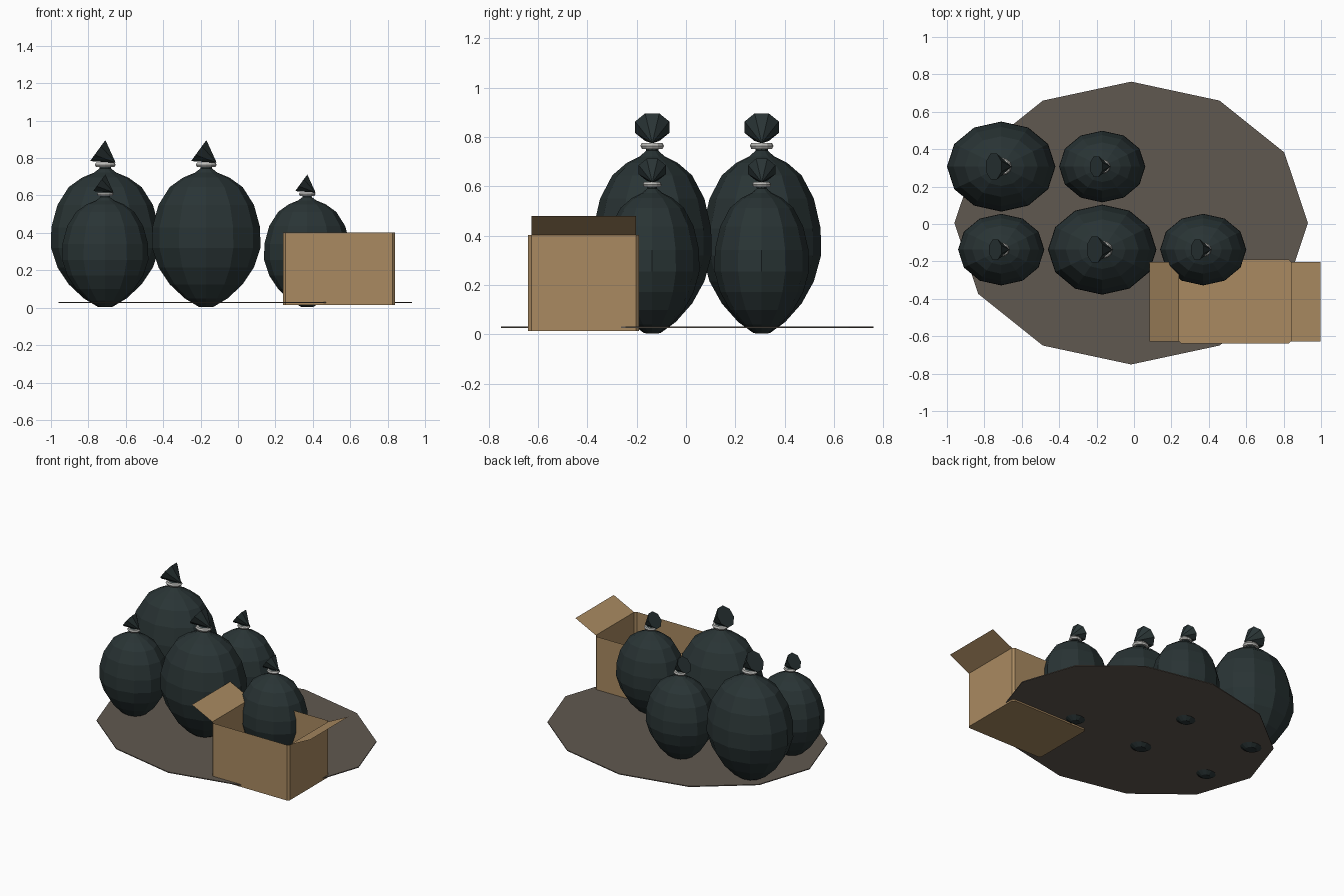
import bpy
import bmesh
from math import cos, sin, pi
from mathutils import Vector

cube = bpy.data.objects.get("Cube")
if cube:
    bpy.data.objects.remove(cube, do_unlink=True)


def material(name, rgb):
    m = bpy.data.materials.new(name)
    m.use_nodes = True
    m.diffuse_color = (*rgb, 1)
    m.node_tree.nodes["Principled BSDF"].inputs["Base Color"].default_value = (*rgb, 1)
    return m


BAG = material("dark bag plastic", (0.022, 0.034, 0.035))
TIE = material("pale grey tie", (0.5, 0.5, 0.48))
CARD = material("tan cardboard", (0.40, 0.255, 0.12))
DIRT = material("grey brown dirt", (0.118, 0.098, 0.08))


def finish(bm, name, mat, location=(0, 0, 0), scale=1, recalc=True):
    if recalc:
        bmesh.ops.recalc_face_normals(bm, faces=bm.faces)
    mesh = bpy.data.meshes.new(name)
    bm.to_mesh(mesh)
    bm.free()
    mesh.materials.append(mat)
    ob = bpy.data.objects.new(name, mesh)
    ob.location = location
    ob.scale = (scale,) * 3
    bpy.context.collection.objects.link(ob)
    return ob


def ring(bm, count, rx, ry, z):
    return [bm.verts.new((rx * cos(2 * pi * i / count), ry * sin(2 * pi * i / count), z))
            for i in range(count)]


def bridge(bm, a, b):
    n = len(a)
    for i in range(n):
        bm.faces.new((a[i], a[(i + 1) % n], b[(i + 1) % n], b[i]))


def lathe(bm, profile, count, squash):
    rings = [ring(bm, count, r, r * squash, z) for r, z in profile]
    for a, b in zip(rings, rings[1:]):
        bridge(bm, a, b)
    return rings


# Ground patch: twelve-sided thin oval
bm = bmesh.new()
low, high = lathe(bm, [(0.945, 0.025), (0.945, 0.031)], 12, 0.8)
bm.faces.new(low)
bm.faces.new(high)
finish(bm, "ground_patch", DIRT, (-0.015, 0.005, 0))

# Bag outline: radius, height
BODY = [(0.04, 0.005), (0.115, 0.05), (0.195, 0.125), (0.255, 0.215), (0.29, 0.32),
        (0.288, 0.43), (0.255, 0.55), (0.195, 0.645), (0.125, 0.695), (0.06, 0.722),
        (0.03, 0.745), (0.035, 0.775)]


def add_bag(name, x, y, size):
    # Faceted body with a pinched neck
    bm = bmesh.new()
    rings = lathe(bm, BODY, 12, 0.83)
    bm.faces.new(rings[0])
    bm.faces.new(rings[-1])
    finish(bm, name + "_body", BAG, (x, y, 0), size)

    # Tie ring around the neck
    bm = bmesh.new()
    loops = [ring(bm, 12, 0.042 + 0.014 * cos(a), 0.036 + 0.012 * cos(a), 0.764 + 0.014 * sin(a))
             for a in [2 * pi * k / 6 for k in range(6)]]
    for a, b in zip(loops, loops[1:] + loops[:1]):
        bridge(bm, a, b)
    finish(bm, name + "_tie", TIE, (x, y, 0), size)

    # Gathered tuft: tilted eight-sided cone
    bm = bmesh.new()
    centre, up = Vector((-0.04, 0, 0.84)), Vector((0.59, 0, 0.81))
    base = []
    for i in range(8):
        a = 2 * pi * (i + 0.5) / 8
        base.append(bm.verts.new(centre + 0.075 * (up * cos(a) + Vector((0, sin(a), 0)))))
    tip = bm.verts.new((0.056, 0, 0.775))
    bm.faces.new(base)
    for i in range(8):
        bm.faces.new((base[i], base[(i + 1) % 8], tip))
    finish(bm, name + "_tuft", BAG, (x, y, 0), size)


for name, x, y, size in [("back_large_bag", -0.71, 0.307, 1), ("front_large_bag", -0.17, -0.137, 1),
                         ("back_small_bag", -0.17, 0.307, 0.795),
                         ("front_small_bag", -0.71, -0.137, 0.795),
                         ("side_small_bag", 0.37, -0.137, 0.795)]:
    add_bag(name, x, y, size)

# Open carton: chamfered walls, base and raised inner floor
HX, HY, C, TOP = 0.3, 0.225, 0.013, 0.402
BOX = (0.54, -0.415, 0)
outline = [(HX, -HY + C), (HX, HY - C), (HX - C, HY), (-HX + C, HY),
           (-HX, HY - C), (-HX, -HY + C), (-HX + C, -HY), (HX - C, -HY)]
bm = bmesh.new()
low, high = [[bm.verts.new((px, py, z)) for px, py in outline] for z in (0.014, TOP)]
bridge(bm, low, high)
bm.faces.new(low[::-1])
finish(bm, "carton_walls", CARD, BOX, recalc=False)
bm = bmesh.new()
bm.faces.new([bm.verts.new((px, py, 0.04)) for px, py in outline])
finish(bm, "carton_floor", CARD, BOX, recalc=False)

# Two opened end flaps
for name, s in (("left_flap", 1), ("right_flap", -1)):
    bm = bmesh.new()
    y = HY - C
    corners = [(HX, -y, TOP), (HX + 0.158, -y, 0.48), (HX + 0.158, y, 0.48), (HX, y, TOP)]
    verts = [bm.verts.new((s * px, py, pz)) for px, py, pz in corners]
    bm.faces.new(verts if s > 0 else verts[::-1])
    finish(bm, "carton_" + name, CARD, BOX, recalc=False)
